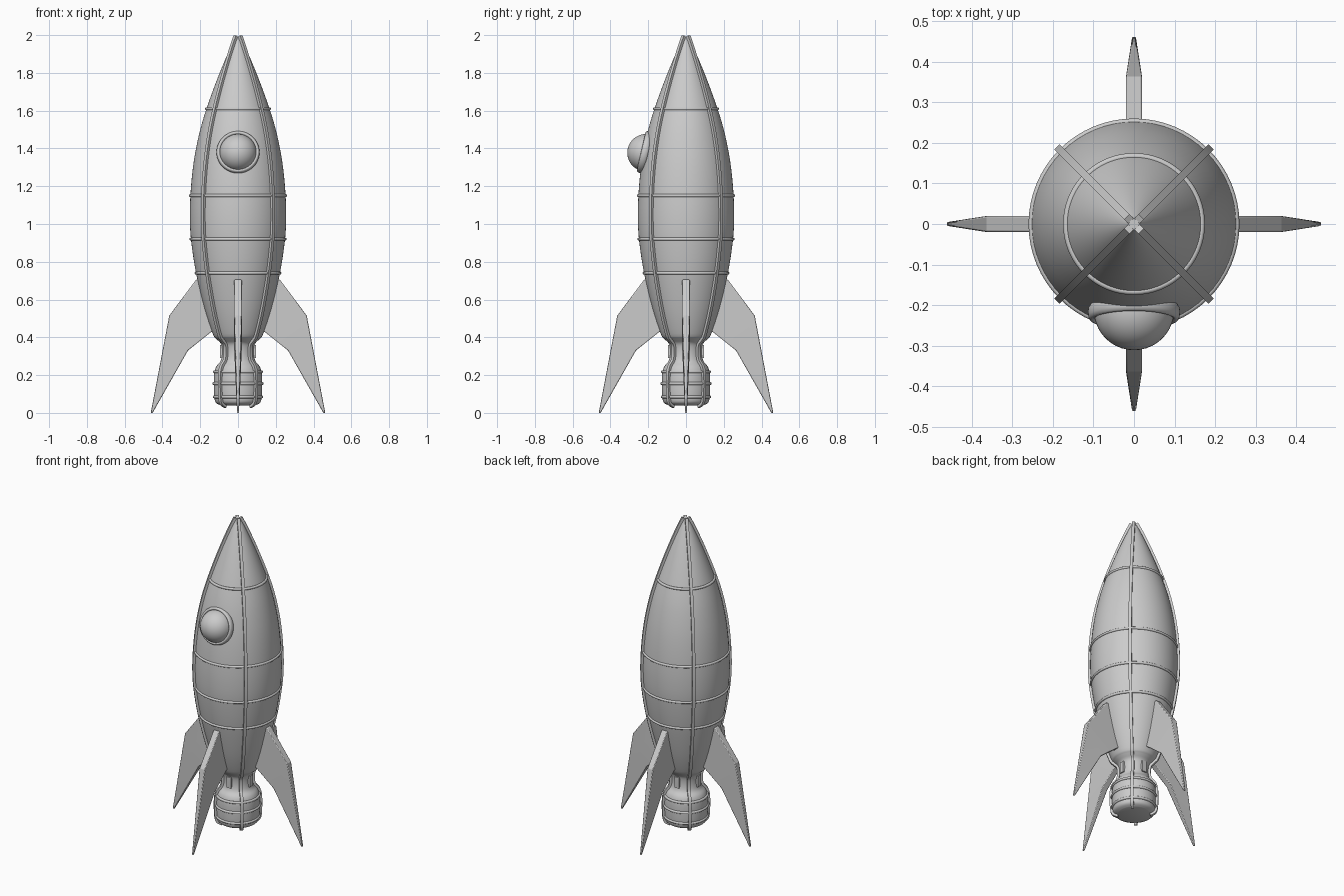
import bpy, bmesh, math
from mathutils import Vector, Matrix

if "Cube" in bpy.data.objects:
    bpy.data.objects.remove(bpy.data.objects["Cube"])


def finish(name, bm, angle=35):
    bmesh.ops.recalc_face_normals(bm, faces=bm.faces[:])
    mesh = bpy.data.meshes.new(name)
    bm.to_mesh(mesh)
    bm.free()
    ob = bpy.data.objects.new(name, mesh)
    bpy.context.collection.objects.link(ob)
    bpy.ops.object.select_all(action='DESELECT')
    bpy.context.view_layer.objects.active = ob
    ob.select_set(True)
    if angle:
        bpy.ops.object.shade_smooth_by_angle(angle=math.radians(angle))
    return ob


def smooth_path(pts, steps=4):
    """Catmull-Rom curve through (radius, height) points."""
    p = [Vector(q) for q in pts]
    p = [p[0]] + p + [p[-1]]
    out = []
    for a, b, c, d in zip(p, p[1:], p[2:], p[3:]):
        for i in range(steps):
            t = i / steps
            out.append(0.5 * (2 * b + (c - a) * t + (2 * a - 5 * b + 4 * c - d) * t * t
                              + (3 * b - a - 3 * c + d) * t ** 3))
    return out + [p[-1]]


def lathe(name, path, seg=64):
    bm = bmesh.new()
    rows = [[bm.verts.new((r * math.cos(2 * math.pi * i / seg),
                           r * math.sin(2 * math.pi * i / seg), z))
             for i in range(seg)] for r, z in path]
    for a, b in zip(rows, rows[1:]):
        for i in range(seg):
            j = (i + 1) % seg
            bm.faces.new((a[i], a[j], b[j], b[i]))
    bm.faces.new(rows[0])
    bm.faces.new(rows[-1])
    return finish(name, bm)


def torus(name, major, minor, matrix, seg=64, sides=10):
    bm = bmesh.new()
    grid = [[bm.verts.new(matrix @ Vector((
        (major + minor * math.cos(2 * math.pi * k / sides)) * math.cos(2 * math.pi * i / seg),
        (major + minor * math.cos(2 * math.pi * k / sides)) * math.sin(2 * math.pi * i / seg),
        minor * math.sin(2 * math.pi * k / sides))))
        for k in range(sides)] for i in range(seg)]
    for i in range(seg):
        for k in range(sides):
            a, b, m = grid[i], grid[(i + 1) % seg], (k + 1) % sides
            bm.faces.new((a[k], b[k], b[m], a[m]))
    return finish(name, bm, 60)


# Hull and engine as one lathed profile
profile = smooth_path([
    (0.092, 0.04), (0.118, 0.055), (0.126, 0.09), (0.128, 0.15), (0.126, 0.21),
    (0.115, 0.245), (0.092, 0.275), (0.084, 0.32), (0.09, 0.365), (0.115, 0.392),
    (0.134, 0.42), (0.177, 0.55), (0.222, 0.74), (0.248, 0.91), (0.255, 1.03),
    (0.252, 1.15), (0.242, 1.27), (0.226, 1.38), (0.2, 1.5), (0.167, 1.61),
    (0.128, 1.72), (0.085, 1.83), (0.042, 1.93), (0.012, 1.992)])
lathe("hull", profile)


def radius_at(z):
    for a, b in zip(profile, profile[1:]):
        if a.y <= z <= b.y:
            return a.x + (b.x - a.x) * (z - a.y) / (b.y - a.y)


# Hoops round the hull and engine
for z in (0.085, 0.155, 0.218, 0.74, 0.92, 1.15, 1.61):
    torus("hull_hoop", radius_at(z), 0.008, Matrix.Translation((0, 0, z)))

# Four long seams running down the diagonals
for n in range(4):
    bm = bmesh.new()
    turn = Matrix.Rotation(math.radians(45 + 90 * n), 3, 'Z')
    rows = []
    for i, p in enumerate(profile):
        t = profile[min(i + 1, len(profile) - 1)] - profile[max(i - 1, 0)]
        nrm = Vector((t.y, -t.x)).normalized()
        inner, outer = p - nrm * 0.012, p + nrm * 0.014
        rows.append([bm.verts.new(turn @ Vector((q.x, w, min(q.y, 2.0))))
                     for q, w in ((inner, -0.009), (outer, -0.009),
                                  (outer, 0.009), (inner, 0.009))])
    for a, b in zip(rows, rows[1:]):
        for k in range(4):
            m = (k + 1) % 4
            bm.faces.new((a[k], a[m], b[m], b[k]))
    bm.faces.new(rows[0])
    bm.faces.new(rows[-1])
    finish("long_seam", bm)

# Four swept fins: flat root panel and a thinning tip
outline = [(0.1, 0.43), (0.1, 0.705), (0.222, 0.705), (0.364, 0.515),
           (0.462, 0.0), (0.452, 0.0), (0.265, 0.33), (0.14, 0.43)]
for n in range(4):
    bm = bmesh.new()
    turn = Matrix.Rotation(math.radians(90 * n), 3, 'Z')
    sides = []
    for s in (-1, 1):
        vs = [bm.verts.new(turn @ Vector((x, s * (0.005 if z < 0.01 else 0.02), z)))
              for x, z in outline]
        bm.faces.new([vs[i] for i in (0, 1, 2, 3, 6, 7)])
        bm.faces.new([vs[i] for i in (3, 4, 5, 6)])
        sides.append(vs)
    a, b = sides
    for i in range(len(a)):
        j = (i + 1) % len(a)
        bm.faces.new((a[i], a[j], b[j], b[i]))
    fin = finish("fin", bm, 25)
    bev = fin.modifiers.new("soft_edges", 'BEVEL')
    bev.width = 0.004
    bev.segments = 2

    # Small upright strut on the neck below each fin
    bm = bmesh.new()
    bmesh.ops.create_cube(bm, size=1, matrix=turn.to_4x4() @ Matrix.Translation((0.08, 0, 0.325))
                          @ Matrix.Diagonal((0.03, 0.03, 0.07, 1)))
    finish("neck_strut", bm, 0)

# Porthole: domed glass and tilted rim
bm = bmesh.new()
bmesh.ops.create_uvsphere(bm, u_segments=40, v_segments=24, radius=0.099,
                          matrix=Matrix.Translation((0, -0.212, 1.377)))
finish("porthole_dome", bm)
torus("porthole_rim", 0.103, 0.011,
      Matrix.Translation((0, -0.218, 1.38)) @ Matrix.Rotation(math.radians(90 - 13), 4, 'X')
      @ Matrix.Diagonal((1, 1, 1.8, 1)), 48, 12)
